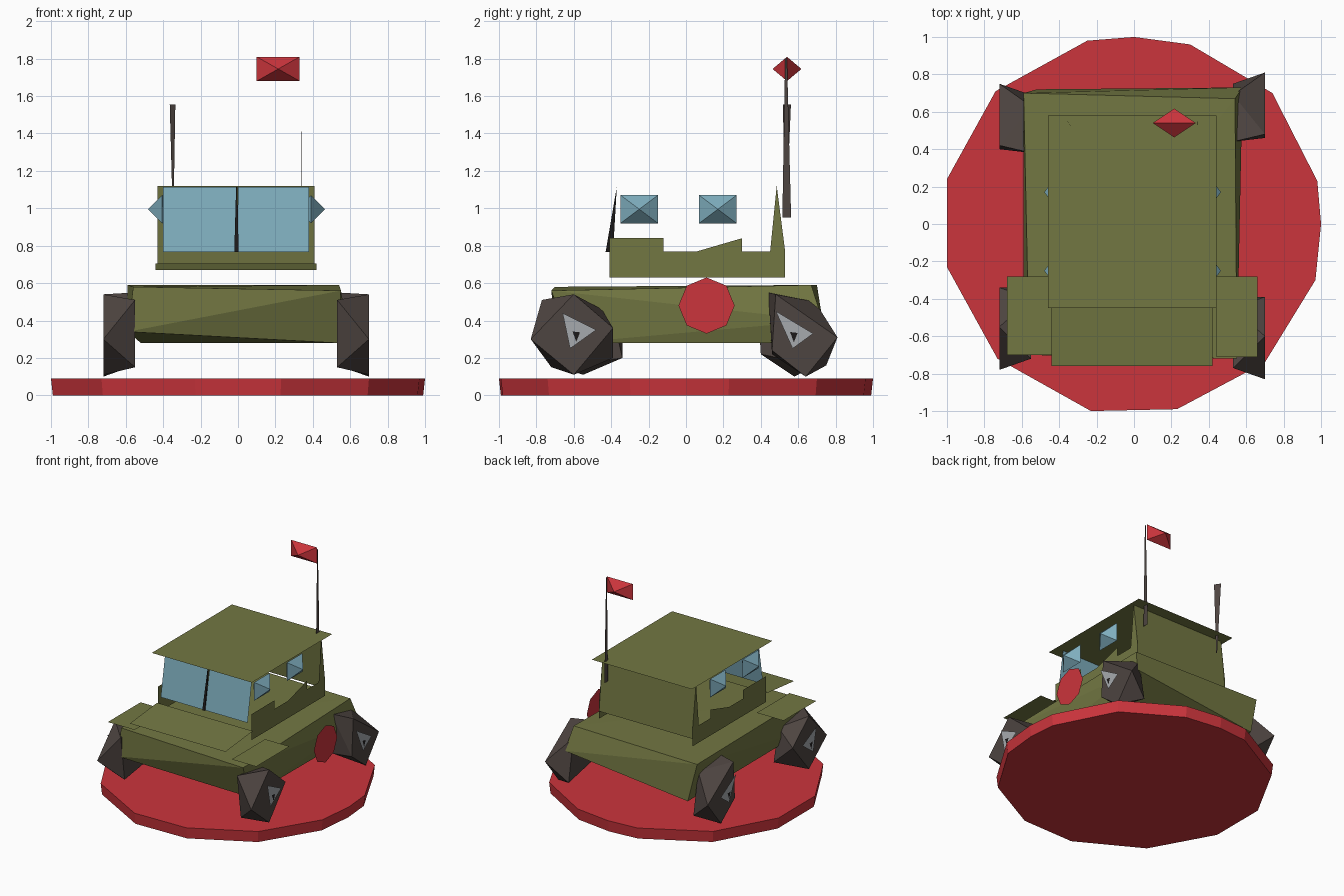
import bpy, bmesh

cube = bpy.data.objects.get("Cube")
if cube:
    bpy.data.objects.remove(cube)


def material(name, r, g, b):
    m = bpy.data.materials.new(name)
    m.use_nodes = True
    m.diffuse_color = (r, g, b, 1)
    bsdf = m.node_tree.nodes["Principled BSDF"]
    bsdf.inputs["Base Color"].default_value = (r, g, b, 1)
    bsdf.inputs["Roughness"].default_value = 0.8
    return m


olive = material("olive green", 0.17, 0.185, 0.055)
red = material("red", 0.6, 0.035, 0.045)
glass = material("glass blue", 0.21, 0.42, 0.51)
rubber = material("dark brown", 0.075, 0.058, 0.052)
silver = material("silver", 0.38, 0.4, 0.42)
black = material("black", 0.012, 0.01, 0.01)


def finish(name, bm, mat):
    bmesh.ops.recalc_face_normals(bm, faces=bm.faces)
    mesh = bpy.data.meshes.new(name)
    bm.to_mesh(mesh)
    bm.free()
    mesh.materials.append(mat)
    ob = bpy.data.objects.new(name, mesh)
    bpy.context.collection.objects.link(ob)
    return ob


def hull(name, pts, mat):
    bm = bmesh.new()
    verts = [bm.verts.new(p) for p in pts]
    bmesh.ops.convex_hull(bm, input=verts)
    return finish(name, bm, mat)


def sheet(name, pts, mat):
    bm = bmesh.new()
    bm.faces.new([bm.verts.new(p) for p in pts])
    return finish(name, bm, mat)


def level(name, x0, x1, y0, y1, z0, z1, mat):
    """Flat panel running from height z0 at y0 to z1 at y1."""
    return sheet(name, [(x0, y0, z0), (x1, y0, z0), (x1, y1, z1), (x0, y1, z1)], mat)


def gem(name, centre, size, axis, depth, mat):
    """Rectangle across the two other axes with an apex on each side."""
    a, b = [i for i in range(3) if i != axis]
    pts = []
    for s, t in ((-1, -1), (1, -1), (1, 1), (-1, 1)):
        p = list(centre)
        p[a] += s * size[0] / 2
        p[b] += t * size[1] / 2
        pts.append(p)
    for s in (-1, 1):
        p = list(centre)
        p[axis] += s * depth
        pts.append(p)
    return hull(name, pts, mat)


# round display base
rim = [(1, 0), (0.98, 0.23), (0.74, 0.7), (0.3, 0.96), (0, 1), (-0.25, 0.98),
       (-0.74, 0.71), (-1, 0.24), (-1, -0.23), (-0.73, -0.72), (-0.23, -1),
       (0.23, -0.99), (0.7, -0.74), (0.97, -0.3)]
hull("base", [(x * s, y * s, z) for s, z in ((0.99, 0), (1, 0.09)) for x, y in rim], red)

# lower body
hull("body", [(-0.56, -0.7, 0.58), (0.55, -0.72, 0.56), (0.54, 0.67, 0.59), (-0.59, 0.7, 0.59),
              (-0.59, -0.7, 0.34), (0.53, -0.62, 0.28), (0.58, 0.73, 0.4), (-0.52, 0.72, 0.28),
              (0.54, 0.45, 0.28)], olive)

# fenders and hood
level("right_fender", -0.68, -0.44, -0.7, -0.28, 0.595, 0.595, olive)
level("left_fender", 0.44, 0.66, -0.71, -0.28, 0.595, 0.595, olive)
level("hood", -0.44, 0.42, -0.76, -0.41, 0.67, 0.705, olive)

# cabin: stepped sides, leaning rear wall, roof
step = [(-0.41, 0.63), (0.53, 0.63), (0.53, 0.77), (0.3, 0.77), (0.3, 0.84),
        (0.06, 0.77), (-0.12, 0.77), (-0.12, 0.84), (-0.41, 0.84)]
for side, x in (("left", 0.41), ("right", -0.43)):
    sheet(side + "_cabin_side", [(x, y, z) for y, z in step], olive)
    sheet(side + "_rear_pillar", [(x, 0.45, 0.77), (x, 0.53, 0.77), (x, 0.485, 1.12)], olive)
level("rear_wall", -0.43, 0.41, 0.53, 0.485, 0.69, 1.12, olive)
level("roof", -0.46, 0.44, -0.45, 0.58, 1.12, 1.12, olive)

# windshield with centre post
level("right_windshield", -0.4, -0.01, -0.42, -0.36, 0.765, 1.115, glass)
level("left_windshield", 0, 0.38, -0.42, -0.36, 0.765, 1.115, glass)
hull("windshield_post", [(-0.02, -0.43, 0.765), (0.003, -0.43, 0.765),
                         (-0.01, -0.39, 0.765), (-0.01, -0.37, 1.115),
                         (-0.003, -0.37, 1.115)], black)

# side windows
for side, x in (("left", 0.39), ("right", -0.405)):
    for place, y in (("front", -0.25), ("rear", 0.17)):
        gem(f"{side}_{place}_window", (x, y, 0.995), (0.2, 0.15), 0, 0.075, glass)

# wheels: twisted four-sided drums with triangular hub plates
front_outer = [(-0.83, 0.3), (-0.6, 0.54), (-0.39, 0.36), (-0.6, 0.11)]
front_inner = [(-0.77, 0.51), (-0.45, 0.46), (-0.39, 0.2), (-0.72, 0.15)]
rear_outer = [(0.48, 0.54), (0.81, 0.31), (0.64, 0.1), (0.46, 0.24)]
rear_inner = [(0.44, 0.55), (0.69, 0.5), (0.75, 0.16), (0.46, 0.22)]
wheels = (("front", front_outer, front_inner, [(-0.66, 0.44), (-0.48, 0.35), (-0.62, 0.25)], 0.05),
          ("rear", rear_outer, rear_inner, [(0.48, 0.45), (0.68, 0.33), (0.57, 0.25)], -0.06))
for place, outer, inner, hub, shift in wheels:
    for side, s, dy, dx in (("left", 1, 0, 0), ("right", -1, shift, 0.02)):
        x0, x1, xh = s * (0.53 + dx), s * (0.7 + dx), s * (0.725 + dx)
        pts = [(x1, y + dy, z) for y, z in outer] + [(x0, y + dy, z) for y, z in inner]
        hull(f"{side}_{place}_wheel", pts, rubber)
        sheet(f"{side}_{place}_hub", [(xh, y + dy, z) for y, z in hub], silver)
        cy = sum(y for y, z in hub) / 3 + dy
        cz = sum(z for y, z in hub) / 3 - 0.03
        xm = xh + s * 0.005
        sheet(f"{side}_{place}_hub_mark", [(xm, cy - 0.02, cz + 0.025), (xm, cy + 0.02, cz + 0.02),
                                           (xm, cy, cz - 0.03)], black)

# octagonal side sign
sign = bmesh.new()
bmesh.ops.create_circle(sign, cap_ends=True, segments=8, radius=0.15)
for v in sign.verts:
    v.co = (0.71, 0.11 + v.co.x, 0.48 + v.co.y)
finish("side_sign", sign, red)

# flag pole, flag and plain antenna
hull("flag_pole", [(0.34, 0.515, 0.95), (0.34, 0.562, 0.95), (0.336, 0.54, 0.95),
                   (0.34, 0.53, 1.8), (0.34, 0.54, 1.8)], rubber)
gem("flag", (0.215, 0.54, 1.745), (0.23, 0.13), 1, 0.077, red)
sheet("antenna", [(-0.349, 0.536, 0.97), (-0.345, 0.53, 0.97),
                  (-0.335, 0.518, 1.555), (-0.365, 0.561, 1.555)], rubber)
